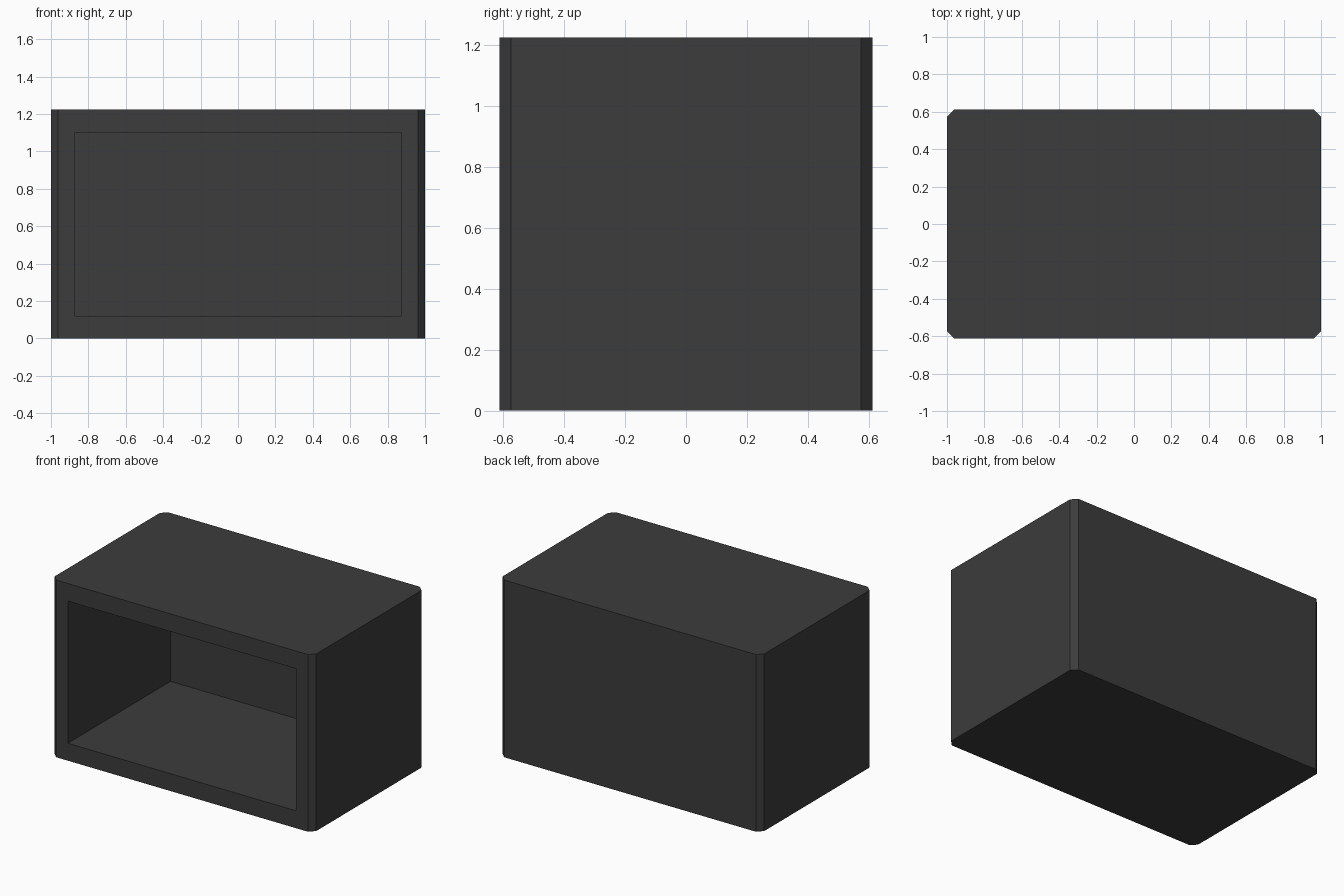
import bpy, bmesh
from mathutils import Matrix

if "Cube" in bpy.data.objects:
    bpy.data.objects.remove(bpy.data.objects["Cube"])

W, D, H = 2.0, 1.224, 1.224      # outer size
CHAMFER = 0.038
OPEN_X, OPEN_Z0, OPEN_Z1 = 0.872, 0.12, 1.102   # front opening
RECESS = 1.12                    # depth of the cavity

dark_grey = bpy.data.materials.new("dark grey")
dark_grey.diffuse_color = (0.045, 0.045, 0.045, 1)
dark_grey.use_nodes = True
dark_grey.node_tree.nodes["Principled BSDF"].inputs["Base Color"].default_value = dark_grey.diffuse_color

# Outer block
bm = bmesh.new()
bmesh.ops.create_cube(bm, size=1, matrix=Matrix.Translation((0, 0, H / 2)) @ Matrix.Diagonal((W, D, H, 1)))

# Chamfered upright corners
uprights = [e for e in bm.edges if abs(e.verts[0].co.z - e.verts[1].co.z) > 0.5]
bmesh.ops.bevel(bm, geom=uprights, offset=CHAMFER, offset_type='OFFSET', segments=1, affect='EDGES')

# Front rim, then the cavity pushed back from it
bm.normal_update()
front = min(bm.faces, key=lambda f: f.normal.y)
bmesh.ops.inset_region(bm, faces=[front], thickness=0.08)
for v in front.verts:
    v.co.x = OPEN_X if v.co.x > 0 else -OPEN_X
    v.co.z = OPEN_Z1 if v.co.z > H / 2 else OPEN_Z0
pushed = bmesh.ops.extrude_discrete_faces(bm, faces=[front])["faces"]
bmesh.ops.translate(bm, verts=pushed[0].verts[:], vec=(0, RECESS, 0))
bmesh.ops.recalc_face_normals(bm, faces=bm.faces)

mesh = bpy.data.meshes.new("open_box")
bm.to_mesh(mesh)
bm.free()
mesh.materials.append(dark_grey)
bpy.context.collection.objects.link(bpy.data.objects.new("open_box", mesh))
